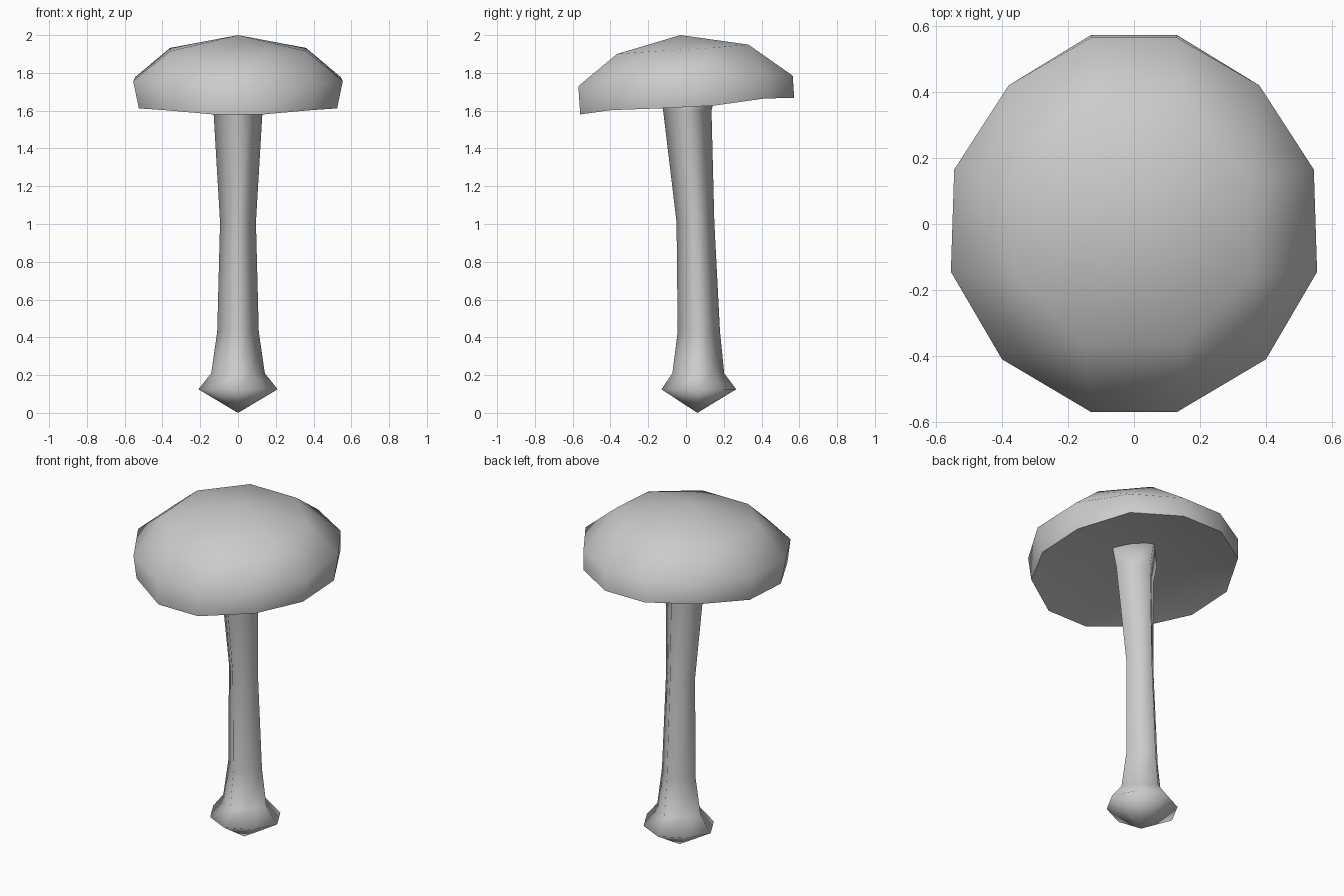
import bpy, bmesh, math

cube = bpy.data.objects.get("Cube")
if cube:
    bpy.data.objects.remove(cube, do_unlink=True)

GREY = (0.6, 0.6, 0.6, 1)
grey = bpy.data.materials.new("plain grey")
grey.use_nodes = True
grey.diffuse_color = GREY
grey.node_tree.nodes["Principled BSDF"].inputs["Base Color"].default_value = GREY


def bridge(bm, lower, upper):
    n = len(lower)
    for i in range(n):
        j = (i + 1) % n
        bm.faces.new((lower[i], lower[j], upper[j], upper[i]))


def fan(bm, ring, tip):
    for i in range(len(ring)):
        bm.faces.new((ring[i], ring[(i + 1) % len(ring)], tip))


def mirrored_ring(bm, half):
    """Closed ring from its +x half, listed front to back."""
    points = half + [(-x, y, z) for x, y, z in reversed(half)]
    return [bm.verts.new(p) for p in points]


def finish(bm, name, sharp_angle):
    bmesh.ops.recalc_face_normals(bm, faces=bm.faces)
    mesh = bpy.data.meshes.new(name)
    bm.to_mesh(mesh)
    bm.free()
    mesh.materials.append(grey)
    obj = bpy.data.objects.new(name, mesh)
    bpy.context.collection.objects.link(obj)
    bpy.ops.object.select_all(action="DESELECT")
    obj.select_set(True)
    bpy.context.view_layer.objects.active = obj
    bpy.ops.object.shade_smooth_by_angle(angle=math.radians(sharp_angle))


# Cap: twelve-sided rim and brow, eight-sided crown, hollow underside
rim_half = [(0.13, -0.56, 1.58), (0.39, -0.395, 1.603), (0.525, -0.14, 1.612),
            (0.525, 0.15, 1.627), (0.38, 0.42, 1.665), (0.13, 0.573, 1.667)]
brow_half = [(0.13, -0.57, 1.73), (0.40, -0.41, 1.74), (0.555, -0.145, 1.757),
             (0.545, 0.165, 1.777), (0.38, 0.42, 1.78), (0.13, 0.565, 1.785)]
crown_half = [(0.15, -0.365, 1.9), (0.36, -0.16, 1.915),
              (0.36, 0.13, 1.932), (0.15, 0.33, 1.95)]
bm = bmesh.new()
rim, brow, crown = (mirrored_ring(bm, h) for h in (rim_half, brow_half, crown_half))
bridge(bm, rim, brow)
for q in range(4):
    a, b, c, d = (brow[(3 * q + i) % 12] for i in range(4))
    u, v, w = (crown[(2 * q + i) % 8] for i in range(3))
    for face in ((a, b, u), (b, v, u), (b, c, v), (c, d, w, v)):
        bm.faces.new(face)
fan(bm, crown, bm.verts.new((0, -0.03, 2.0)))
fan(bm, rim, bm.verts.new((0, 0, 1.75)))
finish(bm, "cap", 65)

# Stem: bent four-sided shaft, flared under the cap, with a pointed bulb
# Each ring: x radius, y radius, y centre, height, radius share on the diagonals
stem_rings = [
    (0.21, 0.198, 0.068, 0.125, 0.935),
    (0.142, 0.137, 0.065, 0.21, 0.74),
    (0.11, 0.112, 0.068, 0.43, 0.707),
    (0.095, 0.1, 0.05, 1.01, 0.707),
    (0.13, 0.128, 0.007, 1.6, 0.707),
    (0.16, 0.16, 0.005, 1.735, 0.707),
]
bm = bmesh.new()
rings = []
for rx, ry, cy, z, diagonal in stem_rings:
    ring = []
    for k in range(8):
        a = math.radians(45 * k)
        d = diagonal if k % 2 else 1
        ring.append(bm.verts.new((d * rx * math.cos(a), cy + d * ry * math.sin(a), z)))
    rings.append(ring)
for lower, upper in zip(rings, rings[1:]):
    bridge(bm, lower, upper)
fan(bm, rings[0], bm.verts.new((0, 0.06, 0)))
bm.faces.new(rings[-1])
finish(bm, "stem", 180)
